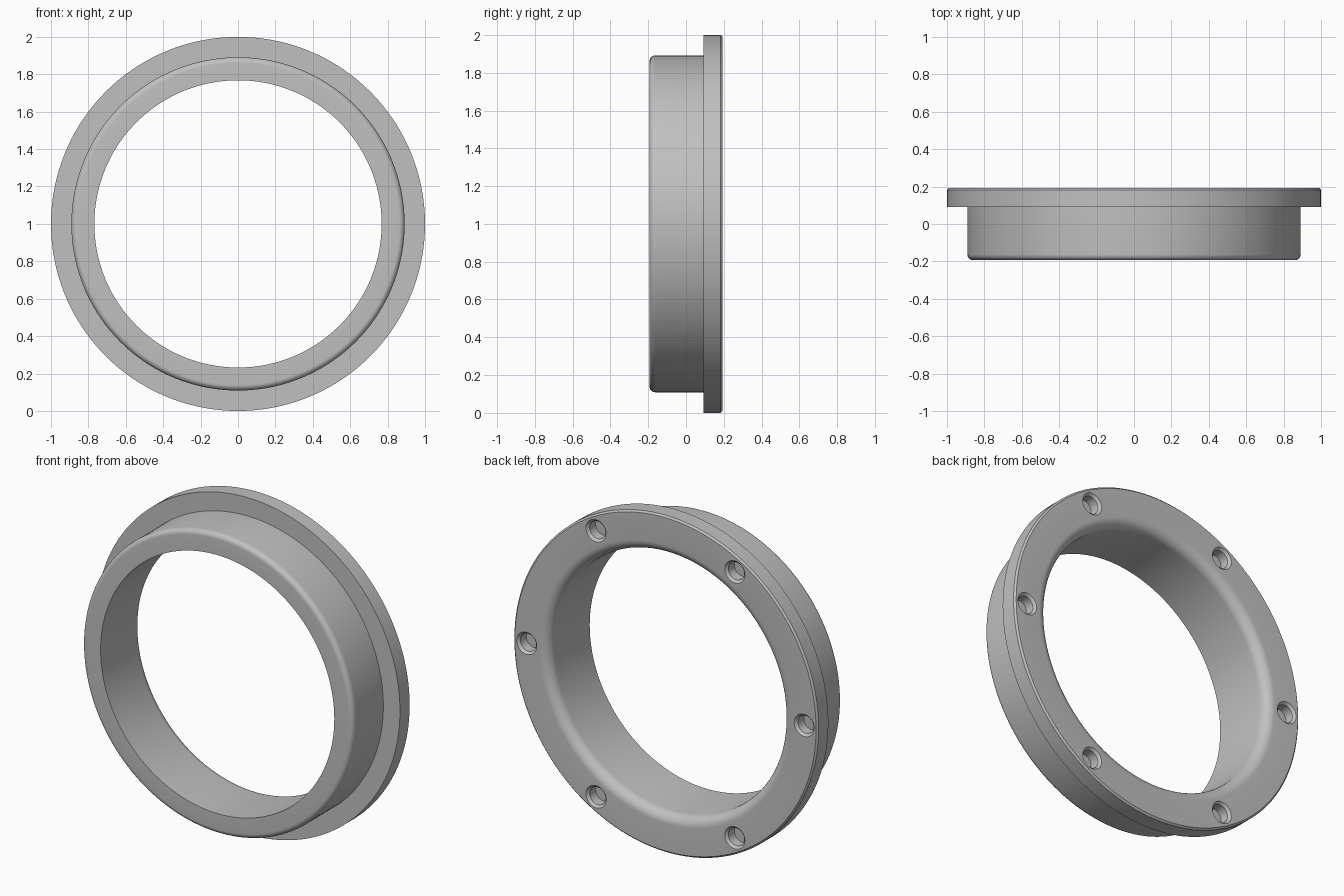
import bpy, bmesh, math
from mathutils import Matrix, Vector

if "Cube" in bpy.data.objects:
    bpy.data.objects.remove(bpy.data.objects["Cube"])

HALF = 0.193       # half of the depth along y
BORE = 0.768       # inner radius
SLEEVE = 0.891     # outer radius of the front sleeve
FLANGE_Y = 0.092   # front face of the flange

grey = bpy.data.materials.new("plain grey")
grey.use_nodes = True
grey.diffuse_color = (0.53, 0.53, 0.53, 1)
grey.node_tree.nodes["Principled BSDF"].inputs["Base Color"].default_value = (0.53, 0.53, 0.53, 1)


def arc(cr, cy, radius, start, end, steps=8):
    """Points (r, y) along a fillet, angles in degrees."""
    angles = [math.radians(start + (end - start) * i / steps) for i in range(steps + 1)]
    return [(cr + radius * math.cos(a), cy + radius * math.sin(a)) for a in angles]


def lathe(bm, profile, segments, closed, centre=(0, 0, 0)):
    """Revolve an (r, y) profile around the y direction."""
    rings = []
    for i in range(segments):
        turn = Matrix.Rotation(2 * math.pi * i / segments, 4, 'Y')
        rings.append([bm.verts.new(turn @ Vector((r, y, 0)) + Vector(centre)) for r, y in profile])
    count = len(profile)
    for i in range(segments):
        a, b = rings[i], rings[(i + 1) % segments]
        for j in range(count if closed else count - 1):
            k = (j + 1) % count
            bm.faces.new((a[j], a[k], b[k], b[j]))
    if not closed:
        bm.faces.new([ring[0] for ring in rings])
        bm.faces.new([ring[-1] for ring in rings])


def finish(bm, name):
    bmesh.ops.recalc_face_normals(bm, faces=bm.faces)
    mesh = bpy.data.meshes.new(name)
    bm.to_mesh(mesh)
    bm.free()
    mesh.materials.append(grey)
    obj = bpy.data.objects.new(name, mesh)
    bpy.context.collection.objects.link(obj)
    return obj


# Ring: sleeve with a rounded front edge, chamfered flange, flared rear bore
front_fillet, rear_fillet, chamfer = 0.03, 0.06, 0.01
profile = [(BORE, -HALF)]
profile += arc(SLEEVE - front_fillet, -HALF + front_fillet, front_fillet, -90, 0)
profile += [(SLEEVE, FLANGE_Y), (1, FLANGE_Y), (1, HALF - chamfer), (1 - chamfer, HALF)]
profile += arc(BORE + rear_fillet, HALF - rear_fillet, rear_fillet, 90, 180)
bm = bmesh.new()
lathe(bm, profile, 144, True, (0, 0, 1))
ring = finish(bm, "flanged_ring")

# Six blind, countersunk bolt holes in the rear face
hole = [(0.052, HALF - 0.07), (0.052, HALF - 0.014), (0.066, HALF), (0.066, HALF + 0.05)]
bm = bmesh.new()
for i in range(6):
    a = math.radians(60 * i)
    lathe(bm, hole, 32, False, (0.912 * math.cos(a), 0, 1 + 0.912 * math.sin(a)))
cutter = finish(bm, "bolt_hole_cutter")
cutter.hide_render = True

# Cut the holes, then drop the cutter
bpy.ops.object.select_all(action='DESELECT')
ring.select_set(True)
bpy.context.view_layer.objects.active = ring
cut = ring.modifiers.new("bolt holes", 'BOOLEAN')
cut.operation = 'DIFFERENCE'
cut.solver = 'EXACT'
cut.object = cutter
bpy.ops.object.modifier_apply(modifier=cut.name)
bpy.data.objects.remove(cutter)
bpy.ops.object.shade_smooth_by_angle(angle=math.radians(30))
